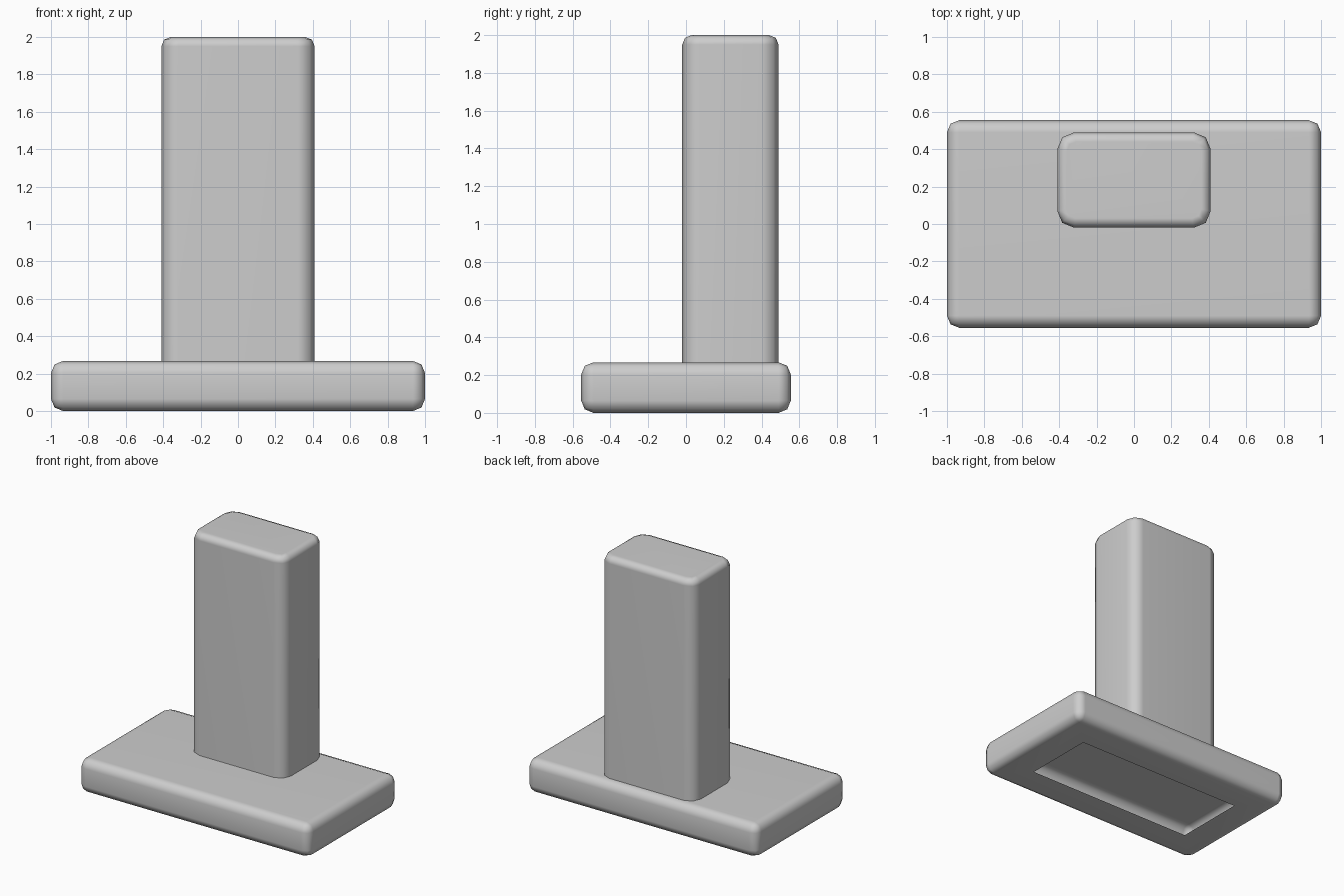
import bpy
import bmesh

cube = bpy.data.objects.get("Cube")
if cube:
    bpy.data.objects.remove(cube, do_unlink=True)

grey = bpy.data.materials.new("plain grey")
grey.use_nodes = True
colour = (0.61, 0.61, 0.61, 1)
grey.diffuse_color = colour
grey.node_tree.nodes["Principled BSDF"].inputs["Base Color"].default_value = colour


def box(low, high):
    """Box mesh between two opposite corners."""
    bm = bmesh.new()
    bmesh.ops.create_cube(bm, size=1)
    for v in bm.verts:
        v.co = [(a + b) / 2 + c * (b - a) for a, b, c in zip(low, high, v.co)]
    return bm


def round_edges(bm, edges, width):
    bmesh.ops.bevel(bm, geom=edges, offset=width, offset_type='OFFSET',
                    segments=2, profile=0.5, affect='EDGES', clamp_overlap=True)


def lowest_face(bm):
    bm.normal_update()
    return min(bm.faces, key=lambda f: f.calc_center_median().z)


def finish(bm, name):
    """Smooth object whose large faces stay flat in shading."""
    mesh = bpy.data.meshes.new(name)
    bm.to_mesh(mesh)
    bm.free()
    mesh.materials.append(grey)
    mesh.shade_smooth()
    obj = bpy.data.objects.new(name, mesh)
    bpy.context.collection.objects.link(obj)
    weighted = obj.modifiers.new("flat shading", 'WEIGHTED_NORMAL')
    weighted.mode = 'FACE_AREA'
    weighted.weight = 50


# Hollow base slab with rounded edges and an opening in its underside
bm = box((-1, -0.555, 0), (1, 0.555, 0.268))
round_edges(bm, bm.edges[:], 0.065)
under = lowest_face(bm)
bmesh.ops.inset_region(bm, faces=[under], thickness=0.205, use_even_offset=True)
bmesh.ops.delete(bm, geom=[under], context='FACES_ONLY')
finish(bm, "base")

# Upright column: wide rounding on the vertical edges, tighter on the top rim
bm = box((-0.41, -0.02, 0.268), (0.41, 0.49, 2))
upright = [e for e in bm.edges if abs(e.verts[0].co.z - e.verts[1].co.z) > 1]
round_edges(bm, upright, 0.09)
rim = [e for e in bm.edges if all(v.co.z > 1.99 for v in e.verts)]
round_edges(bm, rim, 0.05)
bmesh.ops.delete(bm, geom=[lowest_face(bm)], context='FACES_ONLY')
finish(bm, "column")
